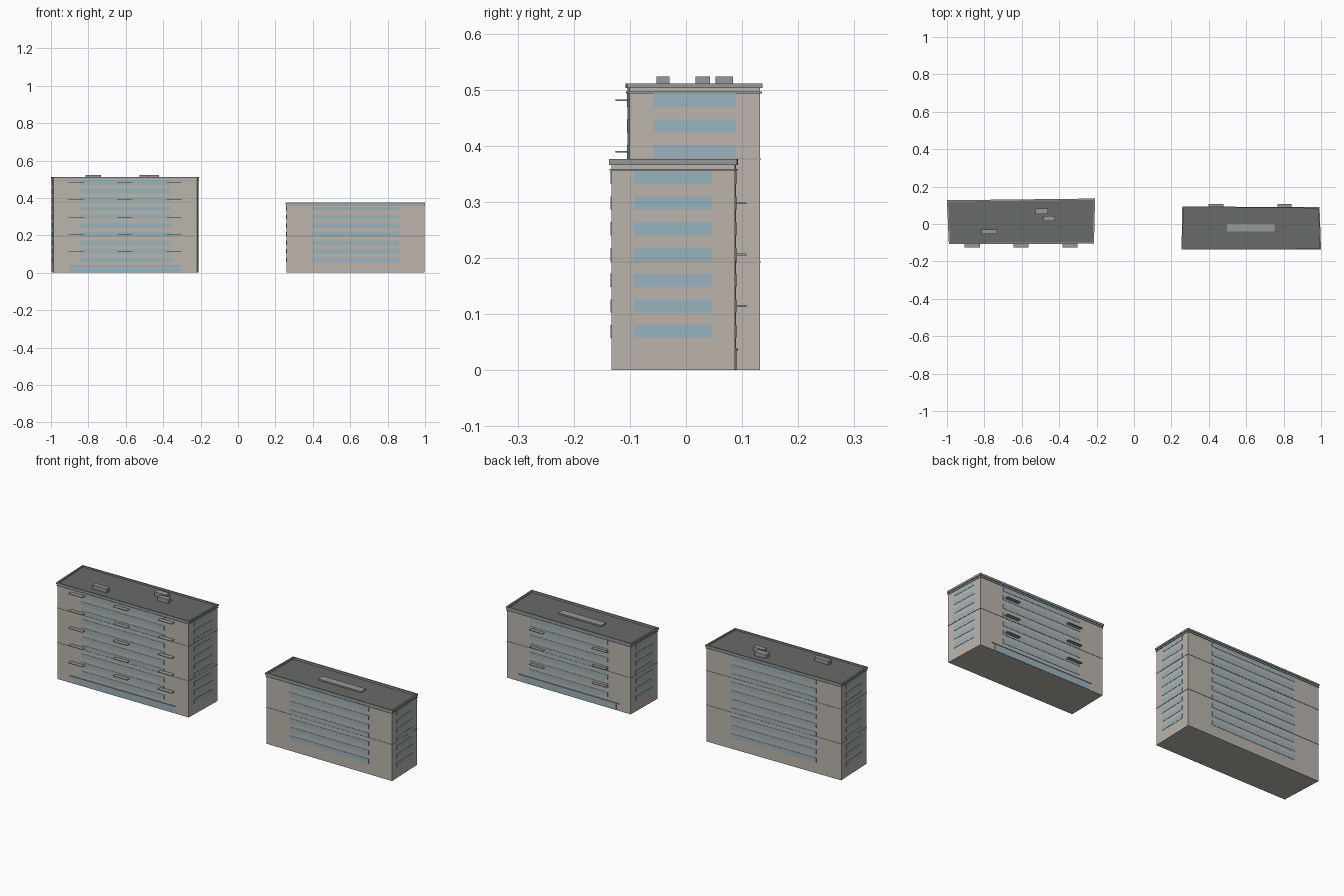
import bpy, bmesh
from mathutils import Vector

if "Cube" in bpy.data.objects:
    bpy.data.objects.remove(bpy.data.objects["Cube"])

FLOOR = 0.0458


def material(name, rgb):
    m = bpy.data.materials.new(name)
    m.diffuse_color = (*rgb, 1)
    m.use_nodes = True
    m.node_tree.nodes["Principled BSDF"].inputs["Base Color"].default_value = m.diffuse_color
    return m


WALL = material("wall_stone", (0.50, 0.46, 0.41))
GLASS = material("window_glass", (0.32, 0.46, 0.52))
ROOF = material("roof_felt", (0.14, 0.145, 0.14))
TRIM = material("trim_grey", (0.31, 0.32, 0.32))


def prism(bm, pts, z0, z1):
    lo = [bm.verts.new((p[0], p[1], z0)) for p in pts]
    hi = [bm.verts.new((p[0], p[1], z1)) for p in pts]
    n = len(pts)
    bm.faces.new(lo[::-1])
    bm.faces.new(hi)
    for i in range(n):
        j = (i + 1) % n
        bm.faces.new((lo[i], lo[j], hi[j], hi[i]))


def rect(x0, x1, y0, y1):
    return [(x0, y0), (x1, y0), (x1, y1), (x0, y1)]


def grow(quad, d):
    # offset the near-rectangular footprint outwards (order: FL, FR, BR, BL)
    signs = [(-1, -1), (1, -1), (1, 1), (-1, 1)]
    return [(p[0] + s[0] * d, p[1] + s[1] * d) for p, s in zip(quad, signs)]


def ring(bm, outer, inner, z0, z1):
    loops = [[bm.verts.new((p[0], p[1], z)) for p in q]
             for q, z in ((outer, z0), (outer, z1), (inner, z1), (inner, z0))]
    for k in range(4):
        a, b = loops[k], loops[(k + 1) % 4]
        for i in range(4):
            j = (i + 1) % 4
            bm.faces.new((a[i], a[j], b[j], b[i]))


def strip(bm, quad, side, t0, t1, z0, z1, depth):
    # thin box lying on one wall; t runs 0..1 along that wall
    p, q = Vector(quad[side]), Vector(quad[(side + 1) % 4])
    d = q - p
    n = Vector((d.y, -d.x)).normalized()
    a, b = p + d * t0, p + d * t1
    prism(bm, [a - n * 0.001, a + n * depth, b + n * depth, b - n * 0.001][::-1], z0, z1)


def make(name, mat, build):
    bm = bmesh.new()
    build(bm)
    bmesh.ops.recalc_face_normals(bm, faces=bm.faces)
    me = bpy.data.meshes.new(name)
    bm.to_mesh(me)
    bm.free()
    me.materials.append(mat)
    ob = bpy.data.objects.new(name, me)
    bpy.context.collection.objects.link(ob)
    return ob


def building(tag, quad, floors, parapet, entry, balconies, rows, courses, boxes):
    top = floors * FLOOR

    # main block and roof
    make(tag + "_walls", WALL, lambda bm: prism(bm, quad, 0, top - 0.001))
    make(tag + "_roof", ROOF, lambda bm: prism(bm, grow(quad, -0.001), top - 0.002, top))

    # parapet and thin moulding below it
    def cornice(bm):
        ring(bm, grow(quad, 0.004), grow(quad, -0.003), top - 0.001, top + parapet)
        ring(bm, grow(quad, 0.003), grow(quad, -0.001), top - 0.0105, top - 0.0075)
    make(tag + "_cornice", TRIM, cornice)

    # string courses
    def strings(bm):
        for z in courses:
            ring(bm, grow(quad, 0.0015), grow(quad, -0.001), z - 0.0008, z + 0.0008)
    make(tag + "_string_courses", TRIM, strings)

    # ribbon windows on every side, shopfront strip on the entry side
    def windows(bm):
        for side in range(4):
            for k in range(1, floors):
                z = FLOOR * (k + 0.5)
                strip(bm, quad, side, 0.185, 0.815, z - 0.0118, z + 0.0118, 0.0015)
        strip(bm, quad, entry, 0.115, 0.885, 0.001, 0.035, 0.0015)
    make(tag + "_windows", GLASS, windows)

    # entrance canopy
    make(tag + "_entrance_canopy", TRIM,
         lambda bm: strip(bm, quad, entry, 0.095, 0.905, 0.035, 0.039, 0.004))

    # balcony slabs
    def slabs(bm):
        y = quad[0][1] if entry == 0 else quad[2][1]
        out = -0.022 if entry == 0 else 0.021
        for x0, x1 in balconies:
            for r in range(rows):
                z = FLOOR * (2.5 + 2 * r)
                prism(bm, rect(x0, x1, *sorted((y - out * 0.1, y + out))), z - 0.0015, z + 0.0015)
    make(tag + "_balconies", TRIM, slabs)

    # rooftop plant boxes
    def plant(bm):
        for x0, x1, y0, y1, h in boxes:
            prism(bm, rect(x0, x1, y0, y1), top - 0.001, top + h)
    make(tag + "_roof_units", TRIM, plant)


building("tall_block",
         [(-0.986, -0.104), (-0.218, -0.101), (-0.212, 0.132), (-0.996, 0.123)],
         11, 0.0075, 0,
         [(-0.906, -0.824), (-0.644, -0.564), (-0.382, -0.302)], 5, (0.193, 0.376),
         [(-0.815, -0.732, -0.053, -0.029, 0.020),
          (-0.527, -0.460, 0.053, 0.084, 0.020),
          (-0.484, -0.422, 0.017, 0.043, 0.020)])

building("low_block",
         [(0.258, -0.131), (0.996, -0.133), (0.988, 0.087), (0.262, 0.089)],
         8, 0.010, 2,
         [(0.398, 0.478), (0.766, 0.843)], 3, (0.193,),
         [(0.497, 0.750, -0.041, -0.001, 0.007)])
